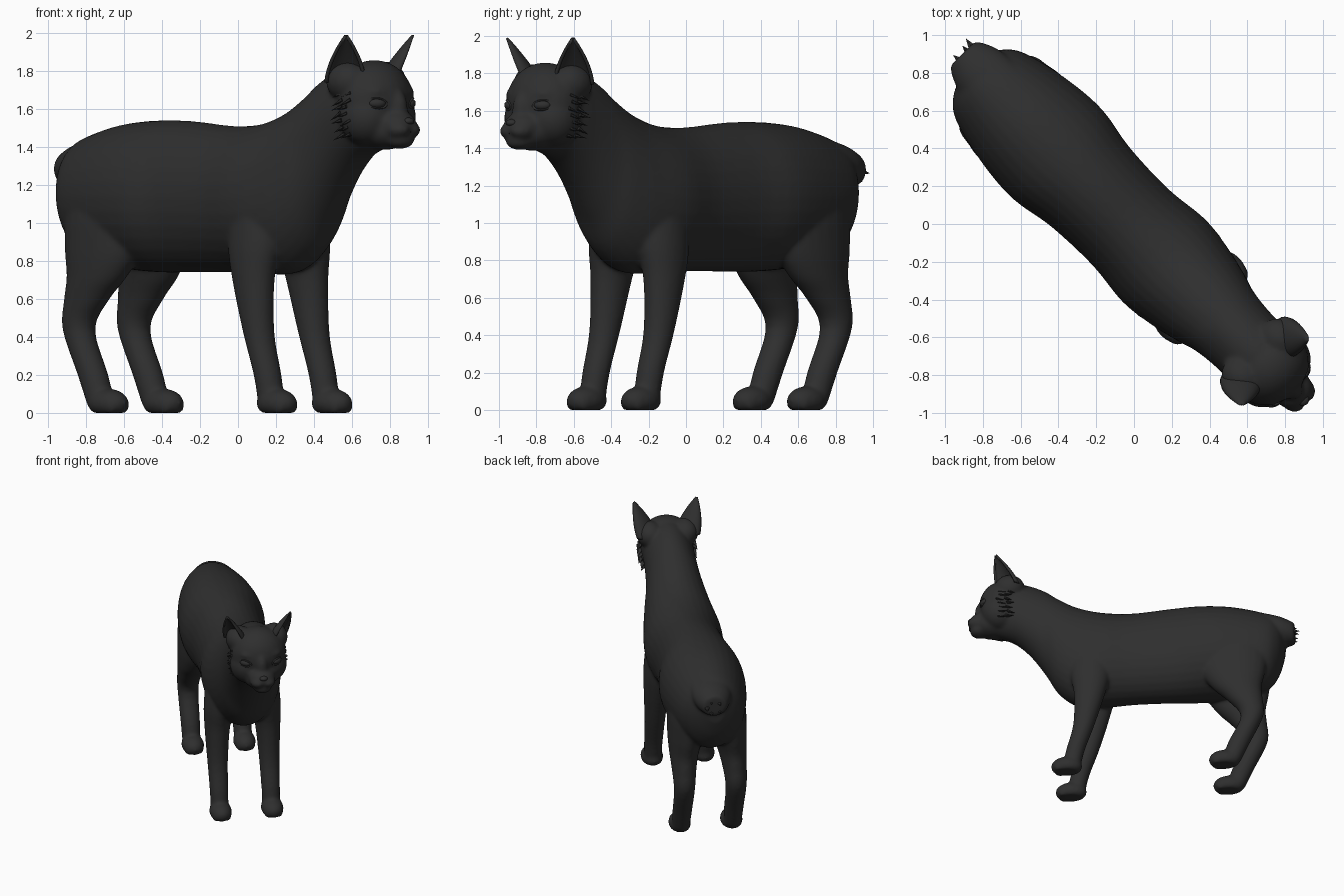
import bpy, bmesh, math, random
from mathutils import Matrix, Vector

cube = bpy.data.objects.get("Cube")
if cube:
    bpy.data.objects.remove(cube, do_unlink=True)
random.seed(4)

# Parts are made facing +x, then turned to the diagonal stance
STANCE = Matrix.Rotation(math.radians(-45), 4, 'Z') @ Matrix.Translation((0, -0.025, 0))

fur = bpy.data.materials.new("charcoal_fur")
fur.use_nodes = True
colour = (0.028, 0.028, 0.028, 1)
fur.diffuse_color = colour
shader = fur.node_tree.nodes["Principled BSDF"]
shader.inputs["Base Color"].default_value = colour
shader.inputs["Roughness"].default_value = 0.8


def finish(name, bm, smooth=True):
    bmesh.ops.recalc_face_normals(bm, faces=bm.faces)
    for face in bm.faces:
        face.smooth = smooth
    mesh = bpy.data.meshes.new(name)
    bm.to_mesh(mesh)
    bm.free()
    mesh.materials.append(fur)
    obj = bpy.data.objects.new(name, mesh)
    bpy.context.collection.objects.link(obj)
    obj.matrix_world = STANCE
    return obj


def spline(rows, steps=4):
    """Smoothly fill in between the given rows of numbers."""
    out = []
    for i in range(len(rows) - 1):
        four = [rows[max(i - 1, 0)], rows[i], rows[i + 1], rows[min(i + 2, len(rows) - 1)]]
        for k in range(steps):
            t = k / steps
            out.append([0.5 * (2 * b + (c - a) * t + (2 * a - 5 * b + 4 * c - d) * t * t
                               + (3 * b - a - 3 * c + d) * t ** 3) for a, b, c, d in zip(*four)])
    return out + [list(rows[-1])]


def loft(bm, rings, sides=32):
    """Skin closed elliptical rings, each given as centre and two half axes."""
    loops = []
    for centre, a, b in rings:
        angles = [math.tau * i / sides for i in range(sides)]
        loops.append([bm.verts.new(Vector(centre) + Vector(a) * math.cos(t) + Vector(b) * math.sin(t))
                      for t in angles])
    for low, high in zip(loops, loops[1:]):
        for i in range(sides):
            j = (i + 1) % sides
            bm.faces.new((low[i], low[j], high[j], high[i]))
    bm.faces.new(loops[0])
    bm.faces.new(loops[-1])


def lengthwise(bm, rows, shift=0.0):
    """Loft along the body from rows of position, top, bottom, half width."""
    loft(bm, [((u, shift, (top + low) / 2), (0, wide, 0), (0, 0, (top - low) / 2))
              for u, top, low, wide in spline(rows)])


def blob(bm, centre, radii, yaw=0.0):
    matrix = (Matrix.Translation(centre) @ Matrix.Rotation(yaw, 4, 'Z')
              @ Matrix.Diagonal((*radii, 1)))
    return bmesh.ops.create_uvsphere(bm, u_segments=24, v_segments=16, radius=1, matrix=matrix)["verts"]


def spike(bm, root, tip, width, flat=0.5):
    root, tip = Vector(root), Vector(tip)
    turn = (tip - root).to_track_quat('Z', 'Y').to_matrix().to_4x4()
    matrix = Matrix.Translation((root + tip) / 2) @ turn @ Matrix.Diagonal((width, width * flat, 1, 1))
    bmesh.ops.create_cone(bm, cap_ends=True, segments=6, radius1=1, radius2=0,
                          depth=(tip - root).length, matrix=matrix)


# Trunk, neck and tail stump
skin = bmesh.new()
lengthwise(skin, [
    (-1.2, 1.36, 1.1, 0.08), (-1.15, 1.41, 0.94, 0.18), (-1.05, 1.46, 0.82, 0.255),
    (-0.8, 1.52, 0.76, 0.315), (-0.55, 1.54, 0.74, 0.335), (-0.3, 1.535, 0.74, 0.295),
    (0, 1.51, 0.74, 0.285), (0.25, 1.525, 0.73, 0.31), (0.45, 1.59, 0.74, 0.285),
    (0.6, 1.68, 0.85, 0.25), (0.7, 1.755, 1.02, 0.22), (0.82, 1.81, 1.2, 0.205),
    (0.95, 1.84, 1.33, 0.2), (1.08, 1.83, 1.385, 0.18)])
lengthwise(skin, [(-0.95, 1.47, 1.25, 0.17), (-1.14, 1.425, 1.2, 0.155),
                  (-1.23, 1.39, 1.19, 0.125), (-1.28, 1.365, 1.2, 0.09)], 0.02)

# Legs: position, spread, height, half depth, half width
front_leg = [(0.48, 0.205, 0.04, 0.07, 0.07), (0.45, 0.205, 0.2, 0.074, 0.073),
             (0.385, 0.205, 0.42, 0.084, 0.081), (0.34, 0.2, 0.7, 0.122, 0.1),
             (0.33, 0.18, 0.9, 0.16, 0.122), (0.32, 0.14, 1.15, 0.16, 0.13),
             (0.31, 0.08, 1.35, 0.1, 0.1)]
hind_leg = [(-0.79, 0.205, 0.04, 0.075, 0.07), (-0.85, 0.205, 0.2, 0.086, 0.076),
            (-0.955, 0.205, 0.44, 0.089, 0.083), (-0.9, 0.2, 0.6, 0.14, 0.097),
            (-0.835, 0.19, 0.72, 0.195, 0.115), (-0.8, 0.17, 0.88, 0.26, 0.14),
            (-0.79, 0.135, 1.1, 0.28, 0.16), (-0.78, 0.08, 1.32, 0.18, 0.12)]
for side in (-1, 1):
    for leg, paw_at in ((front_leg, 0.52), (hind_leg, -0.735)):
        loft(skin, [((u, side * v, z), (ru, 0, 0), (0, rv, 0))
                    for u, v, z, ru, rv in spline(leg)], 24)
        paw = blob(skin, (paw_at, side * 0.205, 0.05), (0.125, 0.088, 0.077))
        for toe in (-0.045, 0, 0.045):
            paw += blob(skin, (paw_at + 0.075 - abs(toe) * 0.4, side * 0.205 + toe, 0.04),
                        (0.045, 0.03, 0.05))
        for vert in paw:
            vert.co.z = max(vert.co.z, 0)

# Head masses
blob(skin, (1.04, 0, 1.645), (0.195, 0.22, 0.213))
blob(skin, (1.18, 0, 1.6), (0.09, 0.06, 0.12))
blob(skin, (1.2, 0, 1.51), (0.115, 0.11, 0.085))
blob(skin, (1.12, 0, 1.485), (0.16, 0.135, 0.1))
blob(skin, (1.23, 0, 1.435), (0.078, 0.075, 0.045))
for side in (-1, 1):
    blob(skin, (1.06, side * 0.085, 1.56), (0.15, 0.14, 0.15))
    blob(skin, (1.25, side * 0.04, 1.49), (0.075, 0.06, 0.045))
    blob(skin, (1.15, side * 0.1, 1.69), (0.06, 0.075, 0.035), side * 0.5)
    # Ear root
    blob(skin, (0.98, side * 0.14, 1.745), (0.12, 0.105, 0.105))

body = finish("body", skin)
remesh = body.modifiers.new("blend", 'REMESH')
remesh.mode = 'VOXEL'
remesh.voxel_size = 0.012
remesh.use_smooth_shade = True
soften = body.modifiers.new("soften", 'SMOOTH')
soften.factor = 0.5
soften.iterations = 12

# Nose
nose = bmesh.new()
blob(nose, (1.292, 0, 1.535), (0.03, 0.033, 0.02))
spike(nose, (1.3, 0, 1.535), (1.312, 0, 1.475), 0.012)
finish("nose", nose)

for side, label in ((-1, "right"), (1, "left")):
    # Eyeball and the almond lids around it
    yaw = side * math.radians(37)
    centre = Vector((1.186, side * 0.125, 1.63))
    eye = bmesh.new()
    blob(eye, centre, (0.026, 0.045, 0.026), yaw)
    finish(label + "_eye", eye)
    lids = bmesh.new()
    turn = Matrix.Rotation(yaw, 3, 'Z') @ Matrix.Rotation(side * 0.12, 3, 'X')
    count, around = 24, 8
    grid = []
    for i in range(count):
        a = math.tau * i / count
        row = []
        for k in range(around):
            b = math.tau * k / around
            r = 1 + 0.2 * math.cos(b)
            local = Vector((0.01 - 0.016 * math.cos(a) ** 2 + 0.01 * math.sin(b),
                            0.048 * r * math.cos(a), 0.026 * r * math.sin(a)))
            row.append(lids.verts.new(centre + turn @ local))
        grid.append(row)
    for i in range(count):
        for k in range(around):
            n, m = (i + 1) % count, (k + 1) % around
            lids.faces.new((grid[i][k], grid[n][k], grid[n][m], grid[i][m]))
    finish(label + "_eyelids", lids)

    # Ear: a cupped shell, open to the front and outwards
    ear = bmesh.new()
    base, tip = Vector((0.99, side * 0.165, 1.74)), Vector((1.08, side * 0.25, 1.985))
    across = Vector((0.75, -side * 0.66, 0))
    back = Vector((-0.66, -side * 0.75, 0))
    rows = []
    for i in range(15):
        t = i / 14
        size = 1 - t ** 1.7 + 0.03
        mid = base.lerp(tip, t)
        row = []
        for k in range(17):
            a = math.radians(-110 + 220 * k / 16)
            row.append(ear.verts.new(mid + back * 0.06 * size * math.cos(a)
                                     + across * 0.1 * size * math.sin(a)))
        rows.append(row)
    for low, high in zip(rows, rows[1:]):
        for k in range(16):
            ear.faces.new((low[k], low[k + 1], high[k + 1], high[k]))
    shell = finish(label + "_ear", ear)
    thick = shell.modifiers.new("thickness", 'SOLIDIFY')
    thick.thickness = 0.016
    thick.offset = 0

    # Ragged cheek fur lying close to the head
    tufts = bmesh.new()
    for column in range(2):
        for i in range(7):
            z = 1.47 + 0.036 * i
            u = 1.06 - 0.06 * column + random.uniform(-0.015, 0.015)
            v = 0.225 * math.sqrt(1 - ((z - 1.6) / 0.27) ** 2) - 0.015
            spike(tufts, (u, side * v, z),
                  (u - 0.06, side * (v + random.uniform(0.015, 0.035)), z - random.uniform(0.015, 0.04)),
                  0.024)
    finish(label + "_cheek_fur", tufts, False)

# Ragged tail tip
tail = bmesh.new()
for v, z, end in ((0.09, 1.265, -1.325), (0.05, 1.22, -1.31), (-0.02, 1.3, -1.31),
                  (0.05, 1.31, -1.3), (-0.02, 1.23, -1.3)):
    spike(tail, (-1.2, 0.02 + (v - 0.02) * 0.7, z + 0.02), (end, v, z), 0.05, 0.8)
finish("tail_tuft", tail, False)
